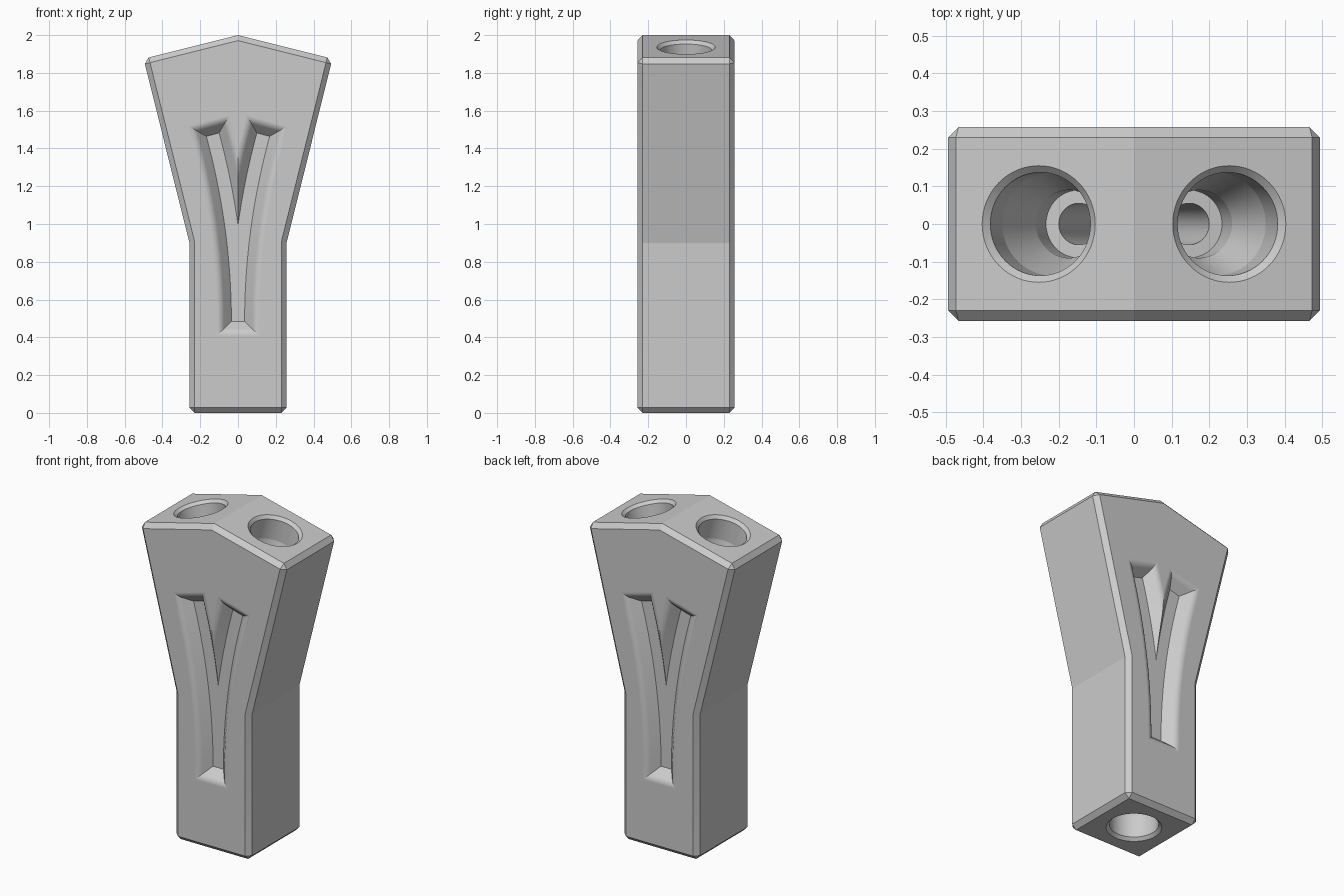
import bpy, bmesh, math
from mathutils import Vector, Matrix

if "Cube" in bpy.data.objects:
    bpy.data.objects.remove(bpy.data.objects["Cube"])

HALF = 0.257                      # half width of the square stem
TILT = math.atan(0.25)            # lean of each upper arm

grey = bpy.data.materials.new("plain_grey")
grey.diffuse_color = (0.6, 0.6, 0.6, 1)
grey.use_nodes = True
grey.node_tree.nodes["Principled BSDF"].inputs["Base Color"].default_value = grey.diffuse_color


def make_object(name, bm):
    bmesh.ops.recalc_face_normals(bm, faces=bm.faces)
    mesh = bpy.data.meshes.new(name)
    bm.to_mesh(mesh)
    bm.free()
    mesh.materials.append(grey)
    ob = bpy.data.objects.new(name, mesh)
    bpy.context.collection.objects.link(ob)
    return ob


def make_body():
    """Flared block with a pitched top and chamfered outer edges."""
    right = [(HALF, 0), (HALF, 0.9), (0.5, 1.875)]
    outline = right + [(0, 2)] + [(-x, z) for x, z in reversed(right)]
    bm = bmesh.new()
    face = bm.faces.new([bm.verts.new((x, -HALF, z)) for x, z in outline])
    ext = bmesh.ops.extrude_face_region(bm, geom=[face])
    bmesh.ops.translate(bm, vec=(0, 2 * HALF, 0),
                        verts=[v for v in ext["geom"] if isinstance(v, bmesh.types.BMVert)])
    bmesh.ops.recalc_face_normals(bm, faces=bm.faces)

    def chamfered(e):
        a, b = (v.co for v in e.verts)
        across = abs(a.y - b.y) > 0.1
        return not (across and (a.z > 1.95 or abs(a.z - 0.9) < 0.01))
    bmesh.ops.bevel(bm, geom=[e for e in bm.edges if chamfered(e)], offset=0.028,
                    segments=1, affect='EDGES', clamp_overlap=True)
    return make_object("splitter_body", bm)


def make_bore(name, matrix, length, n=64):
    """Stepped socket: countersink, socket, taper, seat and narrow channel."""
    profile = [(0.175, -0.02), (0.137, 0.018), (0.137, 0.15), (0.09, 0.33),
               (0.09, 0.44), (0.055, 0.44), (0.055, length)]
    bm = bmesh.new()
    rings = [[bm.verts.new((r * math.cos(2 * math.pi * i / n),
                            r * math.sin(2 * math.pi * i / n), d)) for i in range(n)]
             for r, d in profile]
    for a, b in zip(rings, rings[1:]):
        for i in range(n):
            j = (i + 1) % n
            bm.faces.new((a[i], a[j], b[j], b[i]))
    bm.faces.new(rings[0])
    bm.faces.new(rings[-1])
    bm.transform(matrix)
    return make_object(name, bm)


def make_groove(name, side, n=28):
    """Curved trough with sloping walls and a rounded rim."""
    z0, z1, k = 0.485, 1.473, 0.137
    floor_w, rim_w, depth, radius = 0.035, 0.09, 0.065, 0.05
    slope = math.atan2(depth, rim_w - floor_w)
    levels = [(floor_w, depth)]
    start = rim_w + radius * math.tan(slope / 2)
    for s in range(7):
        a = slope * (1 - s / 6)
        levels.append((start - radius * math.sin(a), radius * (1 - math.cos(a))))
    levels.append((start, -0.04))

    bm = bmesh.new()
    rings = []
    for w, d in levels:
        left, right = [], []
        grow = w - floor_w
        for i in range(n + 1):
            t = (z1 - z0) * i / n
            tangent = Vector((2 * k * t, 0, 1)).normalized()
            p = Vector((k * t * t, side * (HALF - d), z0 + t))
            p += tangent * (grow if i == n else -grow if i == 0 else 0)
            across = Vector((tangent.z, 0, -tangent.x)) * w
            left.append(bm.verts.new(p - across))
            right.append(bm.verts.new(p + across))
        rings.append((left, right))
    for left, right in (rings[0], rings[-1]):
        for i in range(n):
            bm.faces.new((left[i], left[i + 1], right[i + 1], right[i]))
    loops = [l + r[::-1] for l, r in rings]
    for a, b in zip(loops, loops[1:]):
        for i in range(len(a)):
            j = (i + 1) % len(a)
            bm.faces.new((a[i], a[j], b[j], b[i]))
    return make_object(name, bm)


body = make_body()

# Sockets: one from below, one down the right arm (the left arm is mirrored)
down_arm = Matrix.Translation((0.253, 0, 1.937)) @ Matrix.Rotation(math.pi + TILT, 4, 'Y')
cutters = [make_bore("stem_socket_cutter", Matrix.Identity(4), 0.93),
           make_bore("arm_socket_cutter", down_arm, 1.043),
           make_groove("front_groove_cutter", -1),
           make_groove("back_groove_cutter", 1)]
for c in cutters:
    c.hide_render = True
    mod = body.modifiers.new(c.name, 'BOOLEAN')
    mod.operation, mod.solver, mod.object = 'DIFFERENCE', 'EXACT', c

# Keep the right half and mirror it
mirror = body.modifiers.new("mirror", 'MIRROR')
mirror.use_bisect_axis[0] = True
mirror.use_clip = True

bpy.context.view_layer.objects.active = body
body.select_set(True)
for name in [m.name for m in body.modifiers]:
    bpy.ops.object.modifier_apply(modifier=name)
for c in cutters:
    bpy.data.objects.remove(c)

# Smooth curved walls, crisp edges, flat large faces
for o in bpy.context.selected_objects:
    o.select_set(o == body)
bpy.ops.object.shade_smooth_by_angle(angle=math.radians(12))
weighted = body.modifiers.new("weighted_normals", 'WEIGHTED_NORMAL')
weighted.keep_sharp = True
